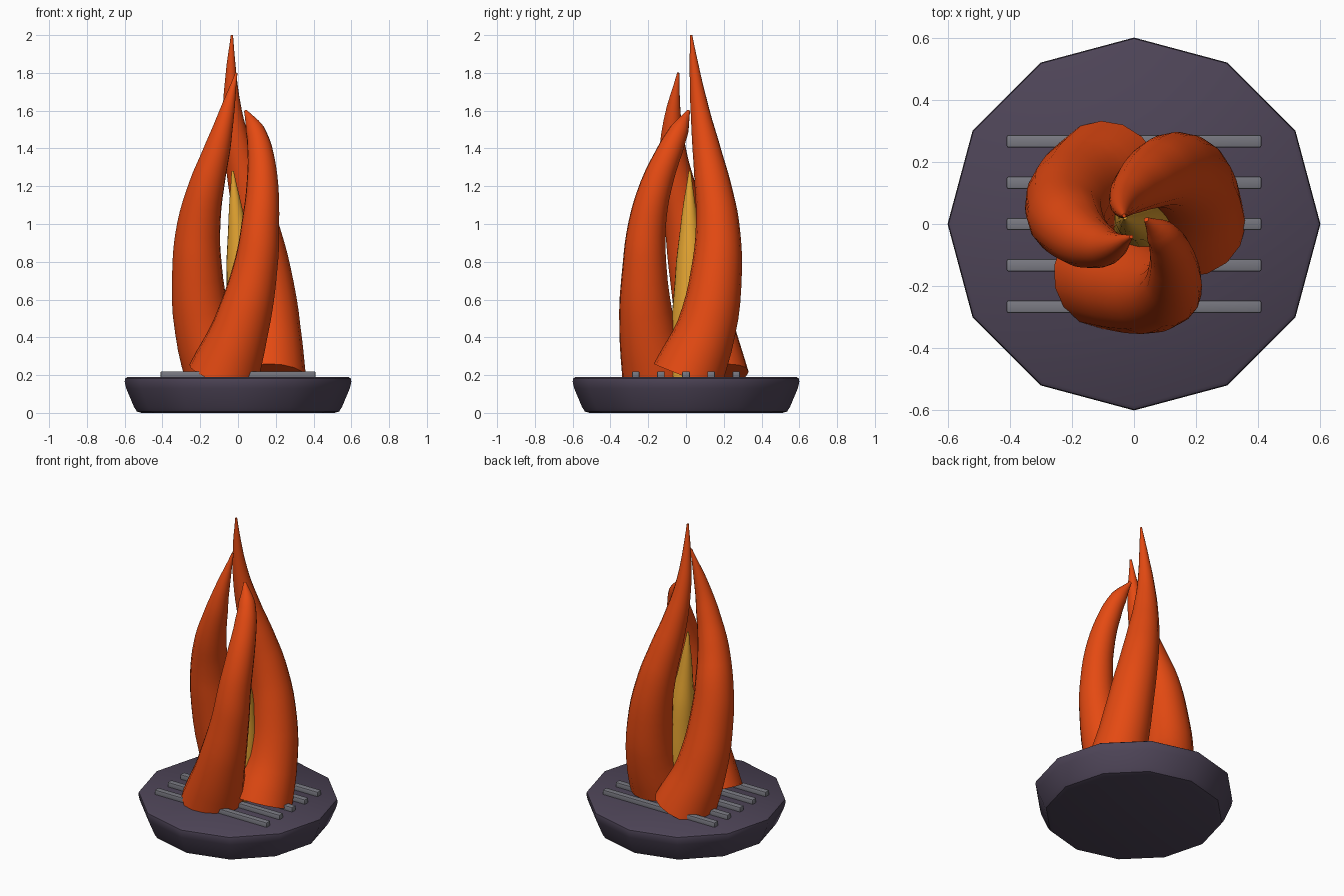
import bpy, bmesh, math

if "Cube" in bpy.data.objects:
    bpy.data.objects.remove(bpy.data.objects["Cube"])


def material(name, rgb):
    m = bpy.data.materials.new(name)
    m.diffuse_color = (*rgb, 1)
    m.use_nodes = True
    m.node_tree.nodes["Principled BSDF"].inputs["Base Color"].default_value = m.diffuse_color
    return m


STONE = material("dark_stone", (0.075, 0.058, 0.095))
IRON = material("grey_iron", (0.19, 0.19, 0.22))
ORANGE = material("flame_orange", (0.78, 0.068, 0.006))
YELLOW = material("flame_yellow", (0.75, 0.36, 0.03))


def mesh_object(name, bm, mat):
    bmesh.ops.recalc_face_normals(bm, faces=bm.faces)
    me = bpy.data.meshes.new(name)
    bm.to_mesh(me)
    bm.free()
    ob = bpy.data.objects.new(name, me)
    bpy.context.collection.objects.link(ob)
    me.materials.append(mat)
    return ob


def smooth(ob, angle):
    bpy.ops.object.select_all(action='DESELECT')
    ob.select_set(True)
    bpy.context.view_layer.objects.active = ob
    bpy.ops.object.shade_smooth_by_angle(angle=math.radians(angle))


def flame(name, rows, turn, mat):
    """Tapered tube through rows of (height, distance from axis, angle, thickness)."""
    cu = bpy.data.curves.new(name, 'CURVE')
    cu.dimensions = '3D'
    cu.bevel_depth = 1
    cu.bevel_resolution = 6
    cu.resolution_u = 4
    cu.use_fill_caps = True
    sp = cu.splines.new('BEZIER')
    sp.bezier_points.add(len(rows) - 1)
    for p, (z, dist, ang, thick) in zip(sp.bezier_points, rows):
        a = math.radians(ang + turn)
        p.co = (dist * math.cos(a), dist * math.sin(a), z)
        p.radius = thick
        p.handle_left_type = p.handle_right_type = 'AUTO'
    ob = bpy.data.objects.new(name, cu)
    bpy.context.collection.objects.link(ob)
    bpy.ops.object.select_all(action='DESELECT')
    ob.select_set(True)
    bpy.context.view_layer.objects.active = ob
    bpy.ops.object.convert(target='MESH')
    ob = bpy.context.view_layer.objects.active
    ob.data.materials.clear()
    ob.data.materials.append(mat)
    smooth(ob, 50)


# Twelve-sided bowl base
bm = bmesh.new()
rings = []
for r, z in [(0.51, 0), (0.535, 0.007), (0.55, 0.03), (0.592, 0.13),
             (0.6, 0.165), (0.597, 0.182), (0.585, 0.19)]:
    rings.append([bm.verts.new((r * math.cos(i * math.tau / 12),
                                r * math.sin(i * math.tau / 12), z)) for i in range(12)])
for lo, hi in zip(rings, rings[1:]):
    for i in range(12):
        j = (i + 1) % 12
        bm.faces.new((lo[i], lo[j], hi[j], hi[i]))
bm.faces.new(rings[0][::-1])
bm.faces.new(rings[-1])
smooth(mesh_object("base", bm, STONE), 35)

# Grate bars
for k in range(-2, 3):
    bm = bmesh.new()
    bmesh.ops.create_cube(bm, size=1)
    for v in bm.verts:
        v.co = (v.co.x * 0.82, v.co.y * 0.04 + k * 0.133, v.co.z * 0.04 + 0.2)
    bmesh.ops.bevel(bm, geom=bm.edges[:], offset=0.006, segments=2,
                    affect='EDGES', profile=0.5)
    smooth(mesh_object(f"grate_bar_{k + 3}", bm, IRON), 40)

# Three outer flames twisting around the axis
flame("tall_flame", [(0.19, 0.17, 2, 0.19), (0.45, 0.205, 32, 0.157), (0.75, 0.217, 48, 0.135),
                     (1.0, 0.193, 60, 0.115), (1.2, 0.15, 72, 0.097), (1.4, 0.108, 90, 0.074),
                     (1.6, 0.08, 112, 0.05), (1.8, 0.06, 128, 0.028), (2.0, 0.042, 140, 0.006)],
      0, ORANGE)
flame("middle_flame", [(0.19, 0.17, 2, 0.19), (0.45, 0.207, 31, 0.155), (0.8, 0.22, 51, 0.13),
                       (1.0, 0.207, 60, 0.115), (1.2, 0.173, 75, 0.095), (1.4, 0.13, 93, 0.07),
                       (1.55, 0.1, 106, 0.047), (1.8, 0.042, 138, 0.006)],
      120, ORANGE)
flame("short_flame", [(0.19, 0.17, 2, 0.19), (0.45, 0.205, 34, 0.15), (0.8, 0.24, 54, 0.115),
                      (1.0, 0.237, 60, 0.1), (1.2, 0.205, 69, 0.085), (1.4, 0.14, 85, 0.066),
                      (1.5, 0.095, 99, 0.05), (1.6, 0.042, 140, 0.008)],
      240, ORANGE)

# Inner flame
flame("inner_flame", [(0.19, 0.02, 0, 0.1), (0.5, 0.035, 30, 0.095), (0.8, 0.025, 60, 0.075),
                      (1.05, 0.02, 120, 0.04), (1.28, 0.035, 145, 0.006)], 0, YELLOW)
